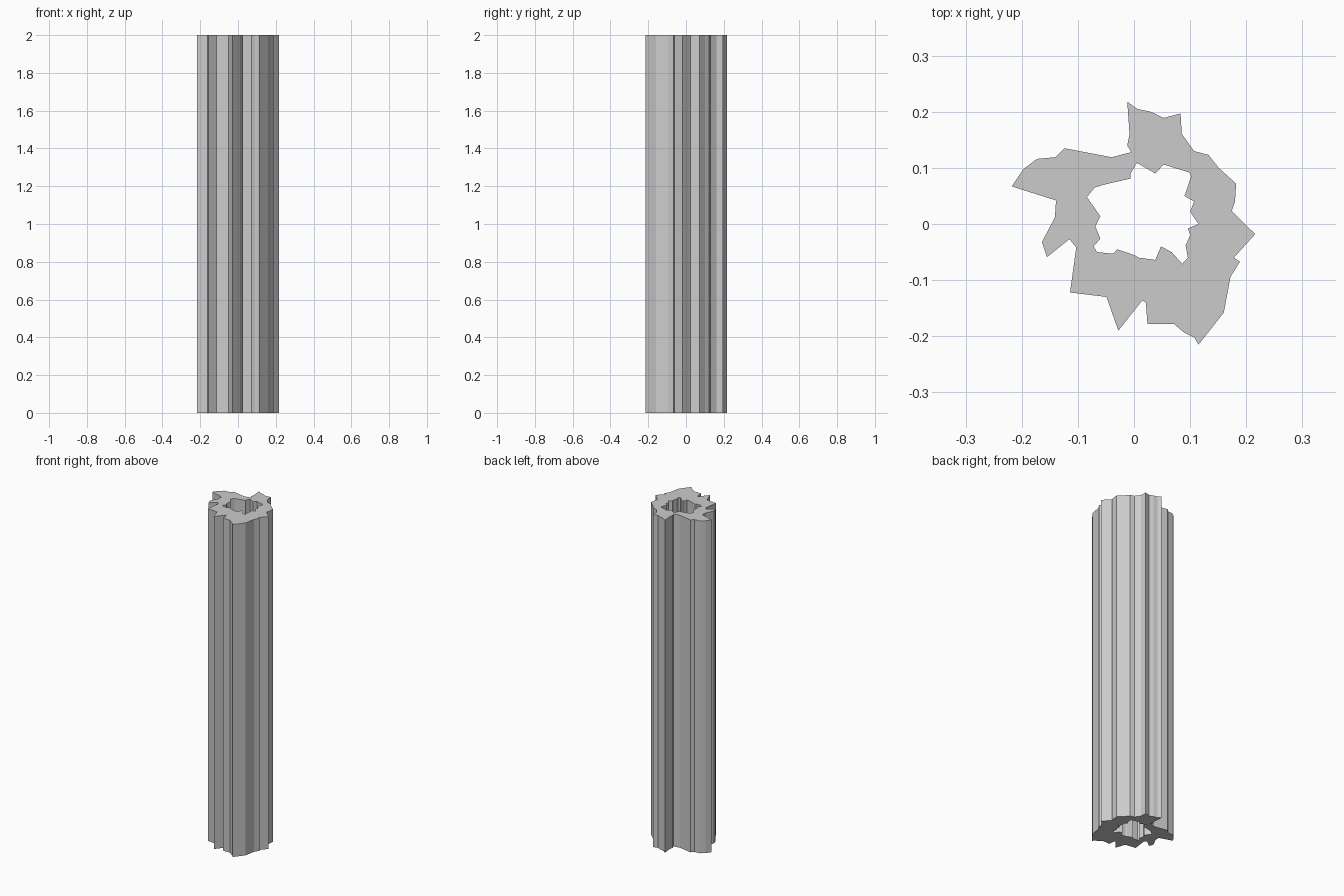
import bpy, bmesh

if "Cube" in bpy.data.objects:
    bpy.data.objects.remove(bpy.data.objects["Cube"])

HEIGHT = 2.0

# Jagged outer bark outline, in hundredths, clockwise from the top
OUTER = [(-1.2, 21.8), (.6, 20.5), (3, 20), (5.3, 18.9), (8.3, 19.7), (8.5, 16.1),
         (10.7, 13), (13.3, 12.3), (15.1, 10), (18.2, 7.2), (18, 4), (17.4, 2.3),
         (21.6, -1.8), (17.8, -6), (18.9, -6.7), (17.2, -9.4), (16, -15.8),
         (11.5, -21.5), (10.8, -20.3), (9, -19.4), (7.1, -17.8), (2.4, -17.8),
         (2.1, -14), (1.5, -13.6), (-2.8, -19), (-4.9, -13), (-11.4, -12.2),
         (-10.3, -4.2), (-11.5, -2.7), (-15.5, -5.9), (-16.4, -3.2), (-14.1, 1.2),
         (-13.9, 4.2), (-21.8, 6.7), (-19.7, 9.8), (-17.3, 11.6), (-14, 11.9),
         (-12.4, 13.5), (-4, 11.9), (-.5, 12.8), (-1.2, 14), (-.8, 16)]

# Outline of the hollow core
INNER = [(.5, 10.9), (3.8, 9), (5.3, 10.6), (9.8, 9.2), (10.2, 8.5), (9, 5),
         (10.7, 4), (10, 2.2), (11.5, 0), (9.6, -.8), (10, -2), (9.2, -3.8),
         (9.6, -6), (8.6, -7.1), (6.7, -5), (4.8, -4), (3.8, -6.4), (.8, -6),
         (.2, -5.6), (-3, -4.5), (-3.7, -5.3), (-6.6, -5), (-7.2, -4), (-6, -2.6),
         (-6.9, -.4), (-6, 1.4), (-8.4, 4.8), (-7, 6.5), (-5.4, 7), (-.6, 8.1),
         (-.6, 9)]


def edge_loop(bm, outline):
    verts = [bm.verts.new((x / 100, y / 100, 0)) for x, y in outline]
    return [bm.edges.new((verts[i - 1], verts[i])) for i in range(len(verts))]


# Ring-shaped cross-section, pulled up into a hollow trunk
bm = bmesh.new()
edges = edge_loop(bm, OUTER) + edge_loop(bm, INNER)
bmesh.ops.triangle_fill(bm, edges=edges, use_beauty=True, use_dissolve=False)
result = bmesh.ops.extrude_face_region(bm, geom=bm.faces[:], use_keep_orig=True)
top = [g for g in result["geom"] if isinstance(g, bmesh.types.BMVert)]
bmesh.ops.translate(bm, verts=top, vec=(0, 0, HEIGHT))
bmesh.ops.recalc_face_normals(bm, faces=bm.faces[:])

# Merge the flat end triangles into clean caps
bmesh.ops.dissolve_limit(bm, angle_limit=0.001, verts=[], edges=bm.edges[:])

mesh = bpy.data.meshes.new("hollow_trunk")
bm.to_mesh(mesh)
bm.free()
bpy.context.collection.objects.link(bpy.data.objects.new("hollow_trunk", mesh))
